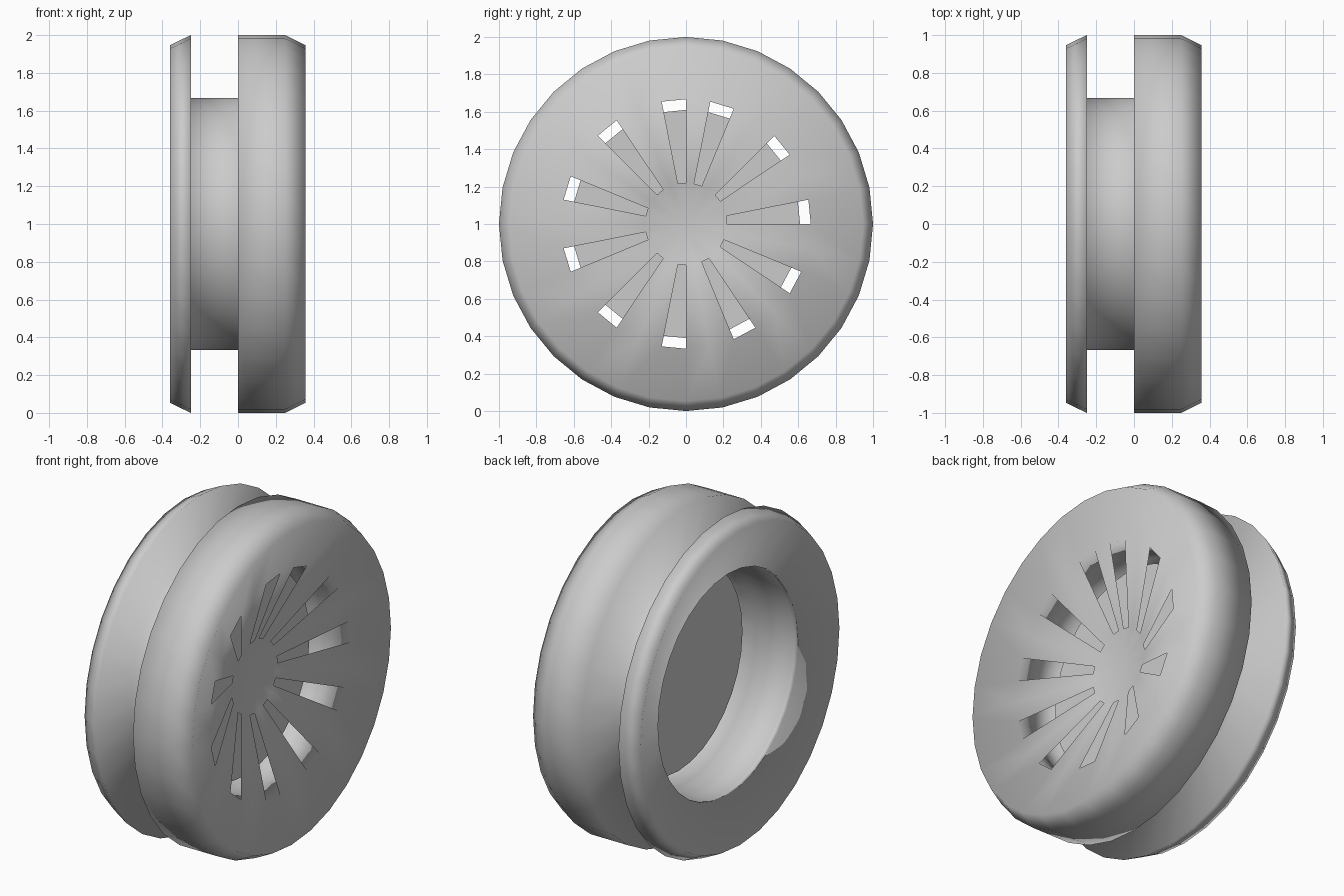
import bpy, bmesh, math

if "Cube" in bpy.data.objects:
    bpy.data.objects.remove(bpy.data.objects["Cube"])

SEG = 32        # sides around the x axis
AXIS_Z = 1.0    # height of the wheel axis

grey = bpy.data.materials.new("light_grey")
grey.diffuse_color = (0.6, 0.6, 0.6, 1)
grey.use_nodes = True
grey.node_tree.nodes["Principled BSDF"].inputs["Base Color"].default_value = grey.diffuse_color


def ring(bm, x, r):
    """Circle of vertices around the x axis, starting at the top."""
    out = []
    for i in range(SEG):
        a = math.pi / 2 + 2 * math.pi * i / SEG
        out.append(bm.verts.new((x, r * math.cos(a), AXIS_Z + r * math.sin(a))))
    return out


def bridge(bm, a, b, skip=lambda i: False):
    """Join two rings with quads, leaving out the skipped segments."""
    for i in range(SEG):
        if not skip(i):
            j = (i + 1) % SEG
            bm.faces.new((a[i], a[j], b[j], b[i]))


def finish(bm, name, smooth):
    mesh = bpy.data.meshes.new(name)
    for f in bm.faces:
        f.smooth = smooth
    bm.to_mesh(mesh)
    bm.free()
    mesh.materials.append(grey)
    obj = bpy.data.objects.new(name, mesh)
    bpy.context.collection.objects.link(obj)
    return obj


# Wheel body: left flange, groove, right flange and slotted dish, as (x, radius)
profile = [(-0.28, 0.667), (-0.36, 0.947), (-0.25, 1.0), (-0.25, 0.667),
           (0.0, 0.667), (0.0, 1.0), (0.25, 1.0), (0.357, 0.947),
           (0.28, 0.667), (0.11, 0.22)]
bm = bmesh.new()
rings = [ring(bm, x, r) for x, r in profile]
for k in range(len(rings) - 1):
    last = k == len(rings) - 2
    # every third segment of the dish is an open slot
    bridge(bm, rings[k], rings[k + 1], lambda i: last and i % 3 == 0)

# Inner tube, running on from the groove to both dish lips
bridge(bm, rings[0], rings[3])
bridge(bm, rings[4], rings[8])

# Centre of the dish
hub = bm.verts.new((0.1, 0, AXIS_Z))
for i in range(SEG):
    bm.faces.new((rings[-1][i], rings[-1][(i + 1) % SEG], hub))
finish(bm, "wheel_body", True)

# Flat disc behind the slots
bm = bmesh.new()
bm.faces.new(ring(bm, 0.05, 0.61))
finish(bm, "backing_disc", False)
